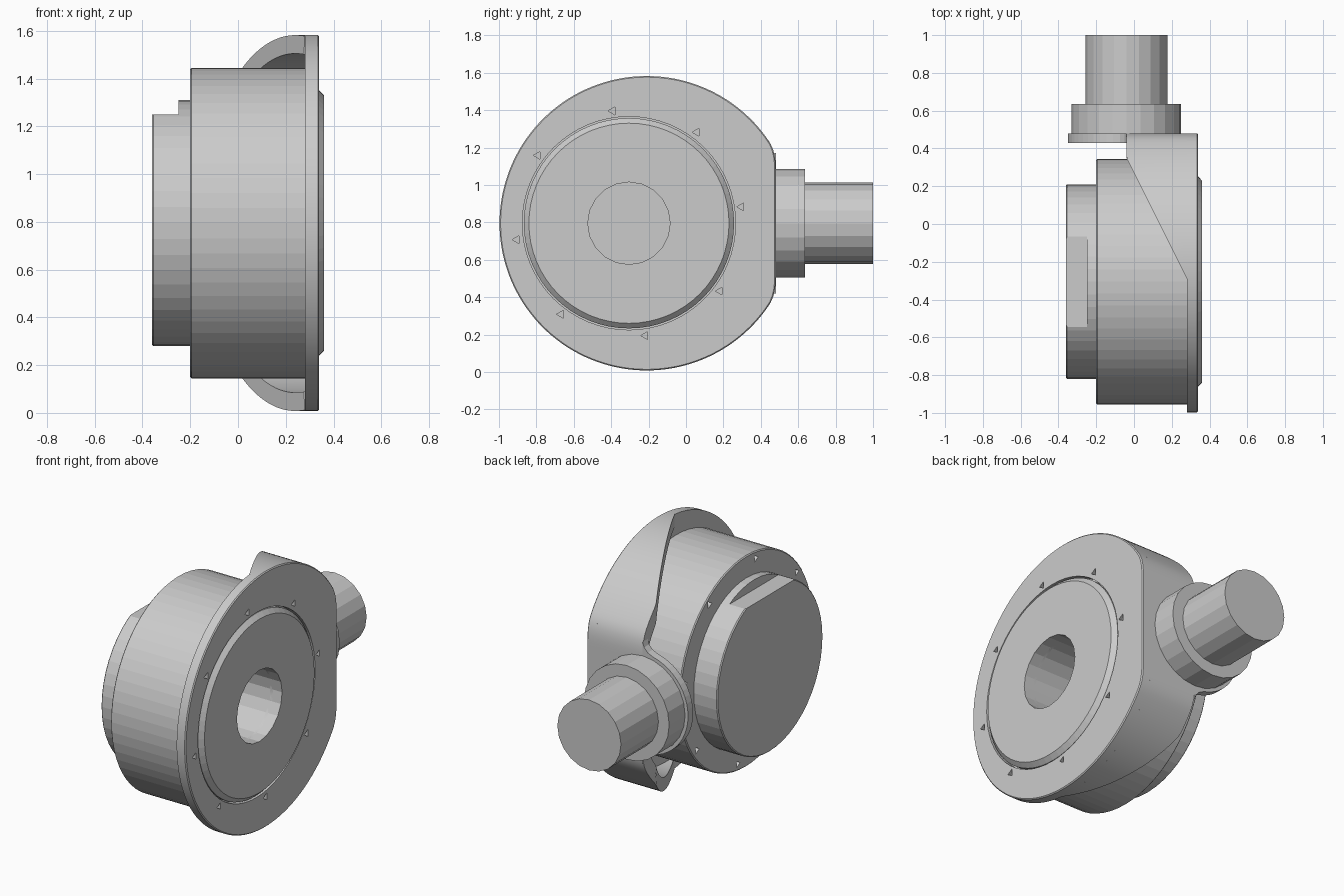
import bpy, bmesh
from math import sin, cos, tan, pi, radians, atan2
from mathutils import Vector

if "Cube" in bpy.data.objects:
    bpy.data.objects.remove(bpy.data.objects["Cube"])

CY, CZ = -0.305, 0.795      # main axis (along x)
HY = -0.21                  # centre of the flange and hood outline
SX = -0.04                  # side shaft axis (along y)


def skin(name, rings):
    """Bridge a list of equal closed rings and cap both ends."""
    bm = bmesh.new()
    vs = [[bm.verts.new(p) for p in ring] for ring in rings]
    n = len(vs[0])
    for a, b in zip(vs, vs[1:]):
        for i in range(n):
            j = (i + 1) % n
            bm.faces.new((a[i], a[j], b[j], b[i]))
    bm.faces.new(vs[0])
    bm.faces.new(vs[-1])
    bmesh.ops.recalc_face_normals(bm, faces=bm.faces)
    me = bpy.data.meshes.new(name)
    bm.to_mesh(me)
    bm.free()
    ob = bpy.data.objects.new(name, me)
    bpy.context.collection.objects.link(ob)
    return ob


def lathe_x(name, profile, n, y=CY, z=CZ, phase=0.0):
    return skin(name, [[(x, y + r * cos(phase + 2 * pi * i / n), z + r * sin(phase + 2 * pi * i / n))
                        for i in range(n)] for x, r in profile])


def lathe_y(name, profile, n):
    return skin(name, [[(SX + r * cos(2 * pi * i / n), y, CZ + r * sin(2 * pi * i / n))
                        for i in range(n)] for y, r in profile])


def cut(ob, cutters):
    """Subtract the cutters and bake the result."""
    for c in cutters:
        m = ob.modifiers.new("cut", 'BOOLEAN')
        m.operation, m.solver, m.object = 'DIFFERENCE', 'EXACT', c
        c.hide_render = True
    dg = bpy.context.evaluated_depsgraph_get()
    me = bpy.data.meshes.new_from_object(ob.evaluated_get(dg))
    ob.modifiers.clear()
    ob.data = me


def outline(phi, radius, flat):
    """Circle clipped by a flat side, with a softened corner -> (y, z)."""
    r = radius
    if cos(phi) > 0.05:
        a, k = flat / cos(phi), 0.04
        h = max(k - abs(a - r), 0) / k
        r = min(a, r) - h * h * k / 4
    return HY + r * cos(phi), CZ + r * sin(phi)


# main drum, stepped boss behind it and face plate in front
drum = lathe_x("drum", [(-0.2, 0.644), (-0.194, 0.65), (0.3, 0.65)], 64)
boss = lathe_x("rear_boss", [(-0.36, 0.509), (-0.354, 0.515), (-0.2, 0.515)], 48)
plate = lathe_x("face_plate", [(0.3, 0.562), (0.334, 0.562), (0.36, 0.535)], 64)

# flange with a flat side
N = 144
flange = skin("flange", [[(x, *outline(2 * pi * i / N, 0.787 - d, 0.69 - d)) for i in range(N)]
                         for x, d in [(0.28, 0.0), (0.334, 0.0), (0.34, 0.006)]])

# hood: curved wall with a slanted edge
def edge(y):
    return min(0.28, max(SX, 0.28 - (y + 0.29) * 0.5))

sections = []
for i in range(81):
    phi = radians(-95.8 + 191.6 * i / 80)
    o, q = outline(phi, 0.787, 0.69), outline(phi, 0.71, 0.64)
    sections.append([(0.281, *o), (edge(o[0]), *o), (edge(q[0]), *q), (0.281, *q)])
hood = skin("hood", sections)

# rounded flap carrying the side shaft
half = [(SX, 0.375), (-0.05, 0.345), (-0.075, 0.318), (-0.11, 0.302)]
arc = [(SX - 0.31 * cos(radians(a)), 0.31 * sin(radians(a))) for a in range(70, -71, -7)]
prof = half + arc + [(x, -z) for x, z in reversed(half)]
skin("shaft_flap", [[(x, y, CZ + z) for x, z in prof] for y in (0.43, 0.48)])

# side shaft and collar
lathe_y("shaft_collar", [(0.45, 0.29), (0.635, 0.29)], 24)
lathe_y("side_shaft", [(0.6, 0.217), (1.0, 0.217)], 20)

# cutters: blind bore, plate pocket, boss flat, triangular screw holes
bore = lathe_x("bore_cutter", [(-0.2001, 0.22), (0.5, 0.22)], 20)
pocket = lathe_x("pocket_cutter", [(0.3, 0.57), (0.5, 0.57)], 64)
flat = skin("flat_cutter", [[(x, y, z) for y, z in ((-1, 1.25), (0.5, 1.25), (0.5, 1.5), (-1, 1.5))]
                            for x in (-0.5, -0.25)])


def screw_holes(x0, x1):
    out = []
    for i in range(8):
        a = radians(8.3 + 45 * i)
        out.append(lathe_x("screw_cutter", [(x0, 0.024), (x1, 0.024)], 3,
                           CY + 0.607 * cos(a), CZ + 0.607 * sin(a), pi))
    return out


front_holes = screw_holes(0.295, 0.4)
rear_holes = screw_holes(-0.3, -0.15)
cut(drum, [bore] + rear_holes)
cut(plate, [bore])
cut(flange, [pocket, bore] + front_holes)
cut(boss, [flat])
for c in [bore, pocket, flat] + front_holes + rear_holes:
    bpy.data.objects.remove(c)

# smooth the curved hood, keep its edges sharp
for ob in (hood, flange):
    bpy.ops.object.select_all(action='DESELECT')
    ob.select_set(True)
    bpy.context.view_layer.objects.active = ob
    bpy.ops.object.shade_smooth_by_angle(angle=radians(30))
